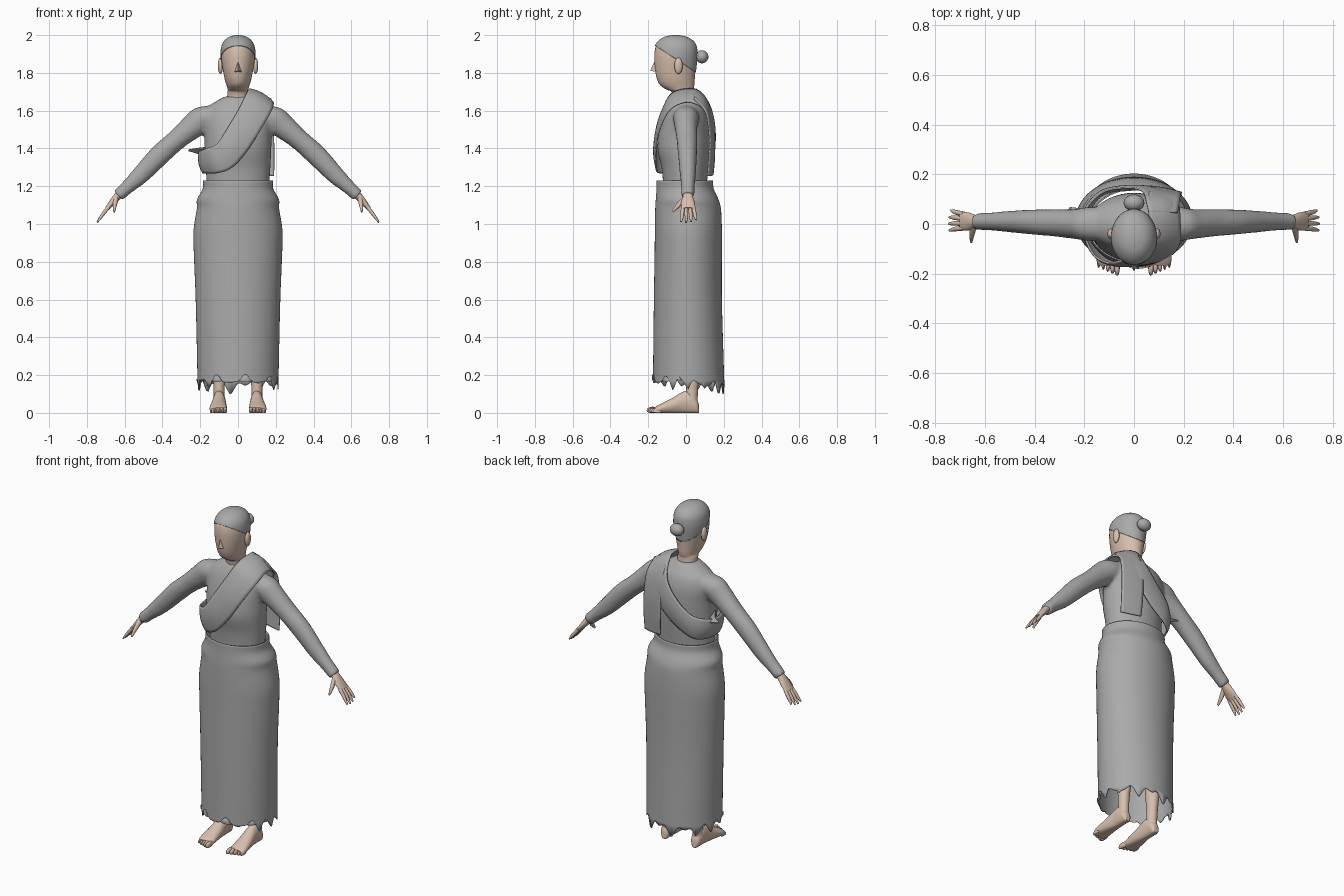
import bpy, bmesh, math
from mathutils import Vector

if "Cube" in bpy.data.objects:
    bpy.data.objects.remove(bpy.data.objects["Cube"])


def material(name, rgb):
    m = bpy.data.materials.new(name)
    m.diffuse_color = (*rgb, 1)
    m.use_nodes = True
    m.node_tree.nodes["Principled BSDF"].inputs["Base Color"].default_value = m.diffuse_color
    return m


GREY = material("grey cloth", (0.4, 0.4, 0.4))
SKIN = material("skin", (0.68, 0.52, 0.42))


def spline(rows, sub, closed=False):
    """Catmull-Rom through rows of numbers."""
    n, out = len(rows), []
    for i in range(n if closed else n - 1):
        if closed:
            a, b, c, d = (rows[(i + k) % n] for k in (-1, 0, 1, 2))
        else:
            a, b, c, d = rows[max(i - 1, 0)], rows[i], rows[i + 1], rows[min(i + 2, n - 1)]
        for k in range(sub):
            t = k / sub
            out.append([0.5 * (2 * q + (r - p) * t + (2 * p - 5 * q + 4 * r - s) * t * t
                               + (3 * q - p - 3 * r + s) * t ** 3)
                        for p, q, r, s in zip(a, b, c, d)])
    return out if closed else out + [list(rows[-1])]


def loft(bm, rows, u, v, n=32, sub=4, cap=True):
    """Rows of (x, y, z, ru, rv): ellipses in the u, v directions."""
    u, v = Vector(u).normalized(), Vector(v).normalized()
    rings = []
    for x, y, z, ru, rv in spline(rows, sub):
        rings.append([bm.verts.new(Vector((x, y, z)) + u * ru * math.cos(a) + v * rv * math.sin(a))
                      for a in (math.tau * i / n for i in range(n))])
    for p, q in zip(rings, rings[1:]):
        for i in range(n):
            j = (i + 1) % n
            bm.faces.new((p[i], p[j], q[j], q[i]))
    if cap:
        bm.faces.new(rings[0])
        bm.faces.new(rings[-1])
    return rings


def upright(rows):
    """Rows of (z, rx, y_front, y_back) to loft rows."""
    return [(0, (f + b) / 2, z, rx, (b - f) / 2) for z, rx, f, b in rows]


def ball(bm, at, size, seg=20):
    r = bmesh.ops.create_uvsphere(bm, u_segments=seg, v_segments=seg // 2, radius=1)
    for p in r["verts"]:
        p.co = Vector(at) + Vector(a * b for a, b in zip(p.co, size))


def finish(name, bm, mat, thick=0, angle=50):
    bmesh.ops.recalc_face_normals(bm, faces=bm.faces)
    me = bpy.data.meshes.new(name)
    bm.to_mesh(me)
    bm.free()
    me.materials.append(mat)
    ob = bpy.data.objects.new(name, me)
    bpy.context.collection.objects.link(ob)
    for o in bpy.context.selected_objects:
        o.select_set(False)
    ob.select_set(True)
    bpy.context.view_layer.objects.active = ob
    bpy.ops.object.shade_smooth_by_angle(angle=math.radians(angle))
    if thick:
        m = ob.modifiers.new("thickness", "SOLIDIFY")
        m.thickness, m.offset = thick, -1
    return ob


X, Y, Z = (1, 0, 0), (0, 1, 0), (0, 0, 1)

# Skirt with torn hem
bm = bmesh.new()
rings = loft(bm, upright([(0.16, .215, -.175, .203), (0.25, .216, -.174, .2), (0.6, .224, -.17, .19),
                          (0.85, .234, -.166, .19), (0.97, .235, -.165, .19), (1.08, .218, -.163, .185),
                          (1.13, .217, -.16, .172), (1.185, .187, -.156, .147), (1.23, .185, -.155, .143)]),
             X, Y, n=120, sub=4, cap=False)
for i, p in enumerate(rings[0]):
    a = math.tau * i / 120
    p.co.z = 0.125 + 0.05 * abs(math.sin(5.5 * a + 0.7 * math.sin(2 * a))) \
        + 0.012 * math.sin(17 * a) - 0.018 * math.sin(a)
finish("skirt", bm, GREY, 0.006)

# Blouse: torso and sleeves fused
bm = bmesh.new()
loft(bm, upright([(1.15, .163, -.12, .11), (1.22, .166, -.122, .112), (1.3, .172, -.13, .118),
                  (1.39, .176, -.15, .124), (1.47, .178, -.145, .126), (1.55, .183, -.125, .122),
                  (1.61, .168, -.105, .105), (1.645, .125, -.088, .08), (1.675, .07, -.072, .055)]), X, Y, 40)
for s in (1, -1):
    loft(bm, [(s * .11, 0, 1.585, .06, .065), (s * .18, 0, 1.56, .073, .068), (s * .24, 0, 1.515, .066, .06),
              (s * .325, .005, 1.445, .055, .055), (s * .415, .008, 1.365, .056, .05),
              (s * .515, .01, 1.26, .048, .042), (s * .58, .01, 1.2, .038, .036),
              (s * .635, .01, 1.15, .034, .034)], (s * .7, 0, .72), Y, 24)
blouse = finish("blouse", bm, GREY)
r = blouse.modifiers.new("fuse", "REMESH")
r.mode, r.voxel_size, r.use_smooth_shade = "VOXEL", 0.011, True
sm = blouse.modifiers.new("soften", "SMOOTH")
sm.factor, sm.iterations = 0.5, 5

# Head and neck, hair cap
HEAD = [(1.62, .06, -.07, .045), (1.695, .056, -.075, .036), (1.712, .054, -.105, .04),
        (1.735, .061, -.137, .044), (1.765, .07, -.153, .046), (1.81, .079, -.163, .05),
        (1.86, .087, -.167, .055), (1.9, .089, -.167, .057), (1.94, .083, -.16, .052),
        (1.968, .067, -.14, .033), (1.987, .043, -.11, 0), (1.996, .012, -.07, -.04)]
bm = bmesh.new()
loft(bm, upright(HEAD), X, Y, 40)
finish("head", bm, SKIN)
bm = bmesh.new()
loft(bm, upright([(z + .004, rx + .004, f - .004, b + .004) for z, rx, f, b in HEAD[3:]]), X, Y, 40)
bmesh.ops.bisect_plane(bm, geom=bm.verts[:] + bm.edges[:] + bm.faces[:], plane_co=(0, -.165, 1.945),
                       plane_no=(0, .65, 1), clear_inner=True)
finish("hair", bm, GREY, 0.005)
bm = bmesh.new()
ball(bm, (0, .085, 1.885), (.042, .034, .035))
finish("hair_bun", bm, GREY)

# Nose and ears
bm = bmesh.new()
pts = [bm.verts.new(p) for p in ((0, -.16, 1.875), (.02, -.157, 1.805), (-.02, -.157, 1.805), (0, -.19, 1.812))]
for f in ((0, 1, 3), (0, 3, 2), (1, 2, 3), (0, 2, 1)):
    bm.faces.new([pts[k] for k in f])
finish("nose", bm, SKIN, angle=20)
for s in (1, -1):
    side = "left" if s > 0 else "right"
    bm = bmesh.new()
    ball(bm, (s * .093, -.04, 1.837), (.014, .022, .043))
    finish(side + "_ear", bm, SKIN)

    # Hand: flat palm, four fingers, thumb
    bm = bmesh.new()
    loft(bm, [(s * .615, .01, 1.17, .022, .026), (s * .64, .01, 1.145, .02, .027),
              (s * .665, .01, 1.115, .017, .036), (s * .695, .012, 1.08, .011, .038)], (s * .75, 0, .6), Y, 20)
    for k in range(4):
        y, drop = -.017 + k * .019, (.004, 0, .004, .014)[k]
        tip = (s * (.746 - drop * .7), y * 1.4 - .002, 1.008 + drop)
        loft(bm, [(s * .685, y, 1.09, .01, .01), (s * .72, y * 1.2, 1.045, .009, .0095),
                  (*tip, .004, .005)], (s * .8, 0, .6), Y, 10, 3)
    loft(bm, [(s * .645, -.008, 1.135, .013, .014), (s * .652, -.04, 1.1, .011, .013),
              (s * .655, -.072, 1.065, .005, .006)], X, (0, .7, -.7), 10, 3)
    finish(side + "_hand", bm, SKIN)

    # Leg and foot
    bm = bmesh.new()
    loft(bm, [(s * .1, .03, .04, .03, .032), (s * .1, .032, .13, .029, .032), (s * .1, .035, .3, .04, .045),
              (s * .1, .02, .5, .05, .055), (s * .1, .01, .9, .075, .08)], X, Y, 20)
    loft(bm, [(s * x, y, h / 2, w, h / 2) for x, y, w, h in
              ((.1, .068, .014, .045), (.1, .055, .027, .075), (.1, .02, .033, .115), (.1, -.02, .035, .11),
               (.102, -.07, .041, .08), (.104, -.12, .046, .055), (.104, -.15, .046, .04),
               (.103, -.168, .041, .028))], X, Z, 24)
    for k in range(5):
        r = .0125 - k * .0012
        ball(bm, (s * (.068 + k * .0185), -.175 + k * .006, r + .004), (r * .9, .034 - k * .002, r + .004), 12)
    for p in bm.verts:  # flat sole
        p.co.z = max(p.co.z, 0.004) - 0.004 if p.co.z < 0.02 else p.co.z
    finish(side + "_foot", bm, SKIN)


def strip(name, rows, closed=False, bulge=0.012, m=8):
    """Cloth band between two edges: rows of (inner xyz, outer xyz)."""
    bm = bmesh.new()
    lines = []
    for r in spline(rows, 6, closed):
        a, b = Vector(r[:3]), Vector(r[3:])
        line = []
        for k in range(m + 1):
            p = a.lerp(b, k / m)
            out = (p - Vector((0, 0, 1.4))).normalized()
            line.append(bm.verts.new(p + out * bulge * math.sin(math.pi * k / m)))
        lines.append(line)
    pairs = list(zip(lines, lines[1:])) + ([(lines[-1], lines[0])] if closed else [])
    for p, q in pairs:
        for k in range(m):
            bm.faces.new((p[k], p[k + 1], q[k + 1], q[k]))
    ob = finish(name, bm, GREY, 0.008)
    ob.modifiers[0].offset = 0


# Sash from left shoulder, around the right ribs and back up
strip("sash", [(.06, .02, 1.715, .185, .01, 1.645), (.045, -.075, 1.69, .18, -.085, 1.605),
               (0, -.125, 1.6, .12, -.14, 1.5), (-.06, -.15, 1.5, .05, -.158, 1.39),
               (-.11, -.155, 1.425, -.03, -.158, 1.3), (-.165, -.12, 1.4, -.11, -.14, 1.27),
               (-.198, -.04, 1.385, -.178, -.06, 1.27), (-.198, .05, 1.39, -.175, .05, 1.27),
               (-.13, .125, 1.42, -.12, .12, 1.285), (-.04, .145, 1.5, .0, .138, 1.36),
               (.03, .135, 1.6, .1, .138, 1.47), (.05, .085, 1.69, .17, .1, 1.6)], True)
# Loose end hanging behind the left shoulder
strip("sash_end", [(.06, .05, 1.715, .175, .045, 1.66), (.06, .118, 1.64, .185, .105, 1.59),
                   (.06, .148, 1.5, .19, .125, 1.46), (.065, .15, 1.36, .192, .122, 1.35),
                   (.07, .142, 1.26, .19, .115, 1.255)], bulge=0.004)
# Stray cloth corner under the right arm
strip("sash_corner", [(-.175, -.03, 1.405, -.175, .05, 1.36), (-.215, .03, 1.4, -.215, .06, 1.375),
                      (-.262, .062, 1.392, -.26, .066, 1.388)], bulge=0)
